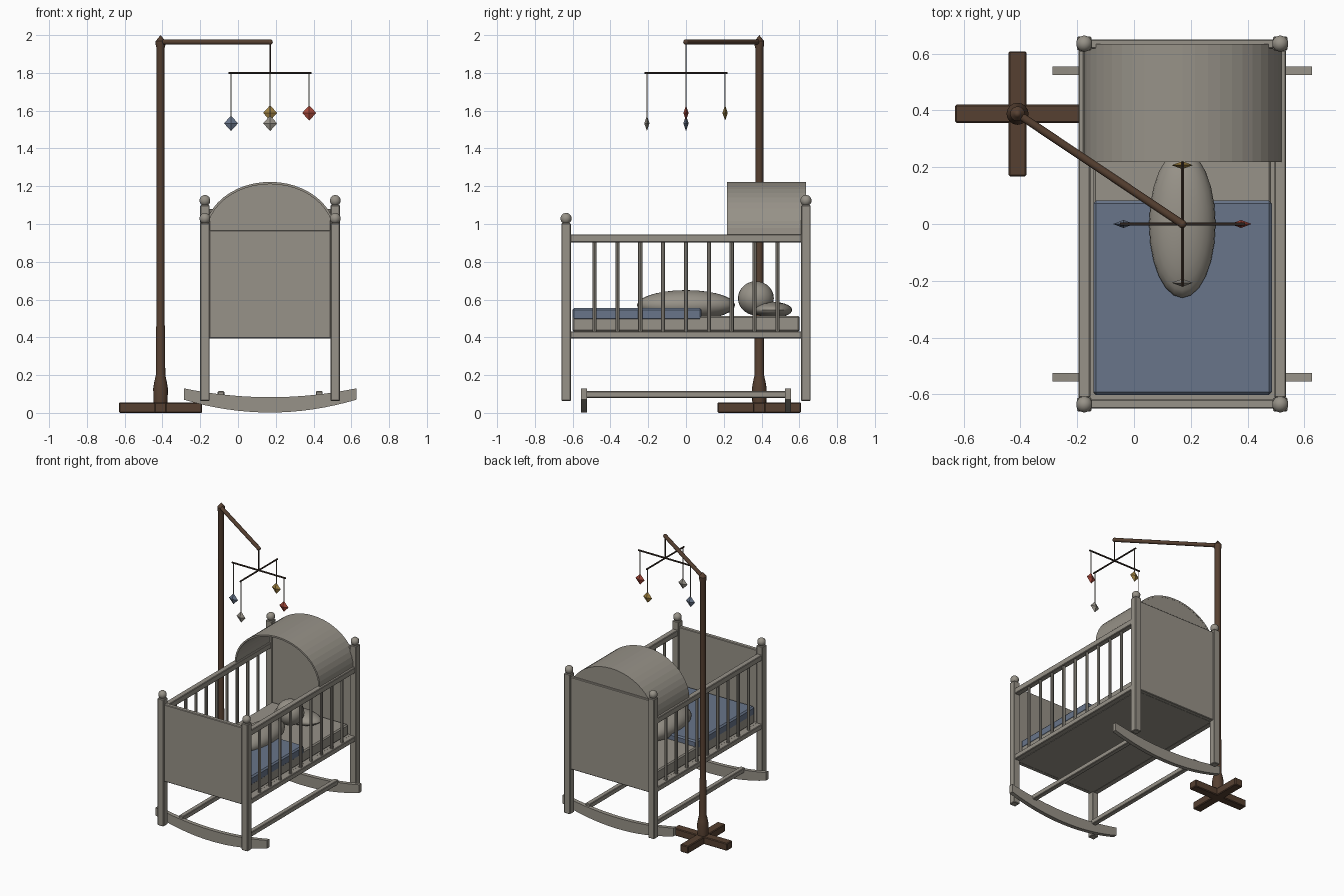
import bpy, bmesh, math
from mathutils import Vector

if "Cube" in bpy.data.objects:
    bpy.data.objects.remove(bpy.data.objects["Cube"])

CX = 0.17                     # cradle centre line
SIDES = (-0.345, 0.345)       # post offsets from the centre line


def material(name, rgb):
    m = bpy.data.materials.new(name)
    m.diffuse_color = (*[(c / 255 / 12.92 if c < 10 else ((c / 255 + 0.055) / 1.055) ** 2.4) for c in rgb], 1)
    m.use_nodes = True
    m.node_tree.nodes["Principled BSDF"].inputs["Base Color"].default_value = m.diffuse_color
    return m


GREY = material("warm_grey", (151, 146, 136))
BLUE = material("blanket_blue", (104, 117, 138))
BROWN = material("dark_wood", (86, 64, 49))
RED = material("red", (166, 72, 58))
YELLOW = material("ochre", (160, 130, 66))
DARK = material("dark_rod", (58, 46, 38))


def finish(name, bm, mat, smooth=False):
    bmesh.ops.recalc_face_normals(bm, faces=bm.faces)
    me = bpy.data.meshes.new(name)
    bm.to_mesh(me)
    bm.free()
    ob = bpy.data.objects.new(name, me)
    bpy.context.collection.objects.link(ob)
    me.materials.append(mat)
    if smooth:
        bpy.ops.object.select_all(action='DESELECT')
        bpy.context.view_layer.objects.active = ob
        ob.select_set(True)
        bpy.ops.object.shade_smooth_by_angle(angle=math.radians(35))
    return ob


def box(name, lo, hi, mat, bevel=0.004):
    bm = bmesh.new()
    bmesh.ops.create_cube(bm, size=1)
    for v in bm.verts:
        v.co = [(a + b) / 2 + c * (b - a) for a, b, c in zip(lo, hi, v.co)]
    if bevel:
        bmesh.ops.bevel(bm, geom=bm.edges[:], offset=bevel, segments=1, affect='EDGES')
    return finish(name, bm, mat)


def rod(name, a, b, r, mat, sides=8):
    a, b = Vector(a), Vector(b)
    bm = bmesh.new()
    bmesh.ops.create_cone(bm, cap_ends=True, segments=sides, radius1=r, radius2=r, depth=(b - a).length)
    turn = Vector((0, 0, 1)).rotation_difference(b - a).to_matrix()
    for v in bm.verts:
        v.co = turn @ v.co + (a + b) / 2
    return finish(name, bm, mat, sides >= 8)


def ellipsoid(name, centre, radii, mat, u=24, v=14, smooth=True):
    bm = bmesh.new()
    bmesh.ops.create_uvsphere(bm, u_segments=u, v_segments=v, radius=1)
    for p in bm.verts:
        p.co = [c + r * q for c, r, q in zip(centre, radii, p.co)]
    return finish(name, bm, mat, smooth)


def prism(name, outline, y0, y1, mat):
    """Extrude an x-z outline along y."""
    bm = bmesh.new()
    face = bm.faces.new([bm.verts.new((x, y0, z)) for x, z in outline])
    out = bmesh.ops.extrude_face_region(bm, geom=[face])["geom"]
    bmesh.ops.translate(bm, vec=(0, y1 - y0, 0), verts=[g for g in out if isinstance(g, bmesh.types.BMVert)])
    return finish(name, bm, mat)


# Corner posts with ball finials
for end, y, top in (("front", -0.635, 1.005), ("back", 0.635, 1.10)):
    for side, dx in zip(("left", "right"), SIDES):
        x = CX + dx
        box(f"{end}_{side}_post", (x - 0.025, y - 0.025, 0.063), (x + 0.025, y + 0.025, top), GREY)
        ellipsoid(f"{end}_{side}_finial", (x, y, top + 0.024), (0.03, 0.03, 0.03), GREY, 10, 7)

# End panels, floor and mattress
box("front_panel", (-0.152, -0.65, 0.395), (0.492, -0.618, 0.967), GREY)
box("back_panel", (-0.152, 0.618, 0.395), (0.492, 0.65, 1.08), GREY)
box("cradle_floor", (-0.155, -0.62, 0.395), (0.495, 0.62, 0.43), GREY, 0)
box("mattress", (-0.143, -0.602, 0.43), (0.483, 0.602, 0.512), GREY, 0.008)

# Side rails and spindles
for side, dx in zip(("left", "right"), SIDES):
    x = CX + dx
    box(f"{side}_top_rail", (x - 0.021, -0.612, 0.903), (x + 0.021, 0.612, 0.945), GREY)
    box(f"{side}_bottom_rail", (x - 0.021, -0.612, 0.395), (x + 0.021, 0.612, 0.432), GREY)
    for i in range(9):
        y = -0.484 + 0.121 * i
        rod(f"{side}_spindle_{i + 1}", (x, y, 0.42), (x, y, 0.915), 0.011, GREY)


# Arched canopy with a closed back
def arch(rx, rz, n=24):
    return [(CX + rx * math.cos(math.pi * i / n), 0.943 + rz * math.sin(math.pi * i / n)) for i in range(n + 1)]


prism("canopy_shell", arch(0.349, 0.28) + arch(0.337, 0.268)[::-1], 0.218, 0.634, GREY)
prism("canopy_back", arch(0.345, 0.276), 0.62, 0.633, GREY)

# Rockers and the stretchers between them
N = 16
steps = [-1 + 2 * i / N for i in range(N + 1)]
lower = [(CX + 0.457 * t, 0.002 + 0.068 * t * t) for t in steps]
upper = [(CX + 0.457 * t, 0.083 + 0.047 * t * t) for t in reversed(steps)]
for end, y in (("front", -0.54), ("back", 0.54)):
    prism(f"{end}_rocker", lower + upper, y - 0.015, y + 0.015, GREY)
for side, x in (("left", CX - 0.26), ("right", CX + 0.26)):
    box(f"{side}_stretcher", (x - 0.018, -0.54, 0.08), (x + 0.018, 0.54, 0.115), GREY)

# Bedding and sleeping figure
box("blanket", (-0.143, -0.602, 0.49), (0.485, 0.083, 0.555), BLUE, 0.01)
ellipsoid("body", (CX, 0, 0.57), (0.117, 0.26, 0.08), GREY)
ellipsoid("head", (CX, 0.37, 0.607), (0.095, 0.095, 0.09), GREY)
ellipsoid("pillow", (CX, 0.46, 0.545), (0.18, 0.102, 0.042), GREY)

# Mobile stand: crossed feet and turned pole
PX, PY = -0.41, 0.388
box("foot_bar_x", (PX - 0.22, PY - 0.032, 0), (PX + 0.22, PY + 0.032, 0.055), BROWN, 0.005)
box("foot_bar_y", (PX - 0.032, PY - 0.22, 0), (PX + 0.032, PY + 0.22, 0.056), BROWN, 0.005)
bm = bmesh.new()
profile = [(0, 0.05), (0.037, 0.05), (0.039, 0.13), (0.033, 0.165), (0.025, 0.2), (0.024, 0.45),
           (0.021, 0.47), (0.021, 1.93), (0.026, 1.95), (0.026, 1.968), (0.012, 1.985), (0, 2.0)]
pts = [bm.verts.new((PX + r, PY, z)) for r, z in profile]
edges = [bm.edges.new(p) for p in zip(pts, pts[1:])]
bmesh.ops.spin(bm, geom=pts + edges, cent=(PX, PY, 0), axis=(0, 0, 1), angle=math.tau, steps=16)
bmesh.ops.remove_doubles(bm, verts=bm.verts, dist=1e-4)
finish("pole", bm, BROWN, True)
rod("arm", (PX, PY, 1.963), (CX, 0, 1.963), 0.014, BROWN, 12)
ellipsoid("arm_tip", (CX, 0, 1.963), (0.015, 0.015, 0.015), BROWN, 10, 6)

# Hanging mobile
rod("main_cord", (CX, 0, 1.96), (CX, 0, 1.80), 0.004, DARK, 6)
rod("cross_bar_x", (CX - 0.22, 0, 1.80), (CX + 0.22, 0, 1.80), 0.006, DARK, 6)
rod("cross_bar_y", (CX, -0.22, 1.80), (CX, 0.22, 1.80), 0.006, DARK, 6)
for name, dx, dy, z, mat in (("blue", -0.207, 0, 1.533, BLUE), ("red", 0.207, 0, 1.588, RED),
                             ("grey", 0, -0.207, 1.533, GREY), ("ochre", 0, 0.207, 1.588, YELLOW)):
    rod(f"{name}_cord", (CX + dx, dy, z + 0.03), (CX + dx, dy, 1.80), 0.003, GREY, 6)
    ellipsoid(f"{name}_charm", (CX + dx, dy, z), (0.037, 0.014, 0.041), mat, 4, 2, False)
